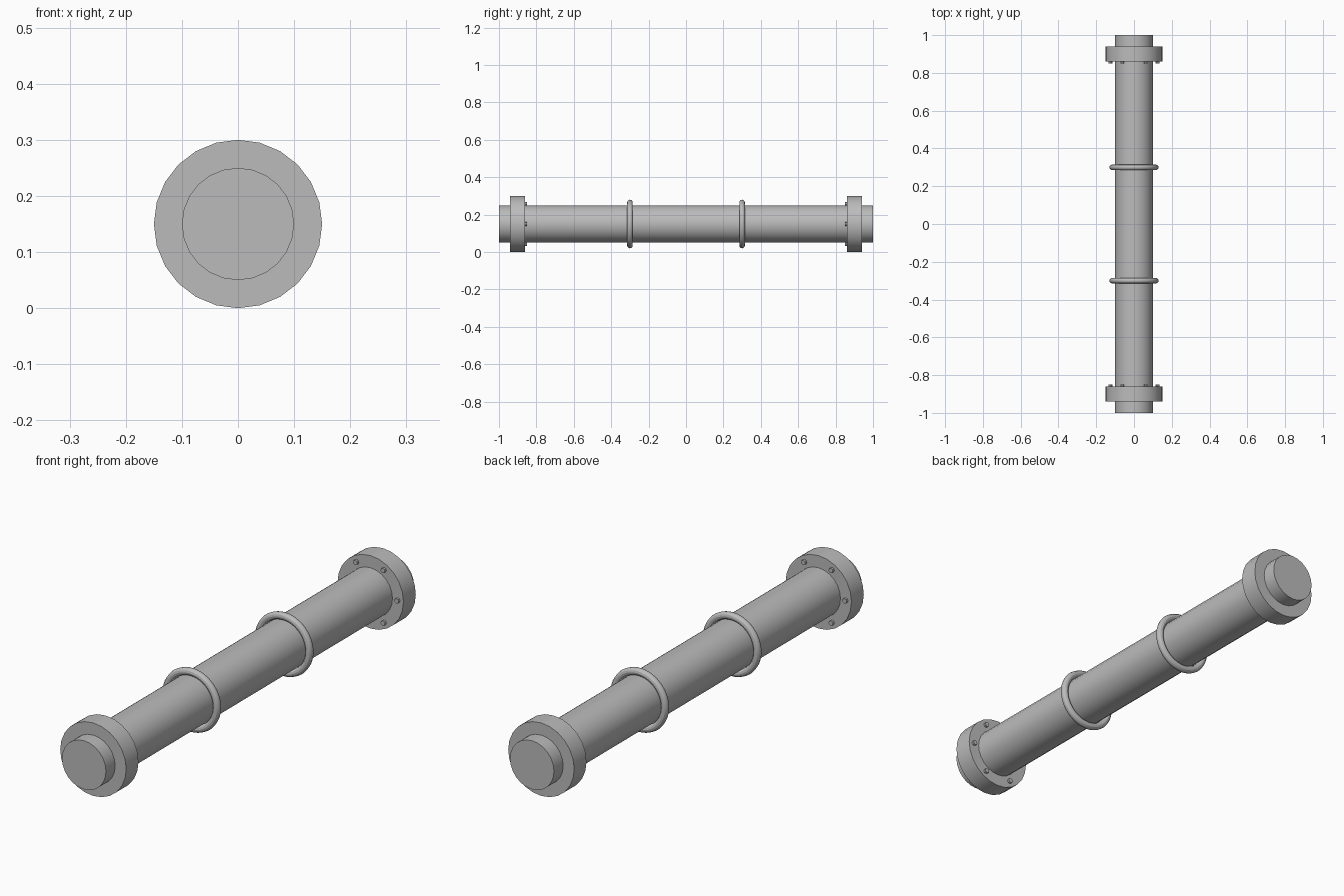
import bpy
from math import cos, sin, pi, radians

cube = bpy.data.objects.get("Cube")
if cube:
    bpy.data.objects.remove(cube, do_unlink=True)

GREY = (0.5, 0.5, 0.5, 1)
steel = bpy.data.materials.new("grey_steel")
steel.use_nodes = True
steel.diffuse_color = GREY
steel.node_tree.nodes["Principled BSDF"].inputs["Base Color"].default_value = GREY

AXIS_Z = 0.15  # height of the pipe axis
ALONG_Y = (pi / 2, 0, 0)


def finish(name):
    obj = bpy.context.object
    obj.name = name
    obj.data.materials.append(steel)
    bpy.ops.object.shade_smooth_by_angle(angle=radians(30))
    return obj


def rod(name, radius, y0, y1, sides, x=0, z=AXIS_Z):
    bpy.ops.mesh.primitive_cylinder_add(
        vertices=sides, radius=radius, depth=abs(y1 - y0),
        location=(x, (y0 + y1) / 2, z), rotation=ALONG_Y)
    return finish(name)


# Main pipe with closed ends
rod("pipe", 0.1, -1, 1, 24)

for end, s in (("front", -1), ("back", 1)):
    # Flange collar
    rod(f"{end}_flange", 0.15, s * 0.86, s * 0.94, 24)

    # Bolt heads on the inner face of the flange
    for i in range(6):
        a = i * pi / 3
        rod(f"{end}_bolt_{i + 1}", 0.01, s * 0.85, s * 0.87, 8,
            0.125 * cos(a), AXIS_Z + 0.125 * sin(a))

    # Round ring on the pipe
    bpy.ops.mesh.primitive_torus_add(
        major_radius=0.115, minor_radius=0.015,
        major_segments=48, minor_segments=12,
        location=(0, s * 0.3, AXIS_Z), rotation=ALONG_Y)
    finish(f"{end}_ring")
    bpy.ops.object.shade_smooth()
